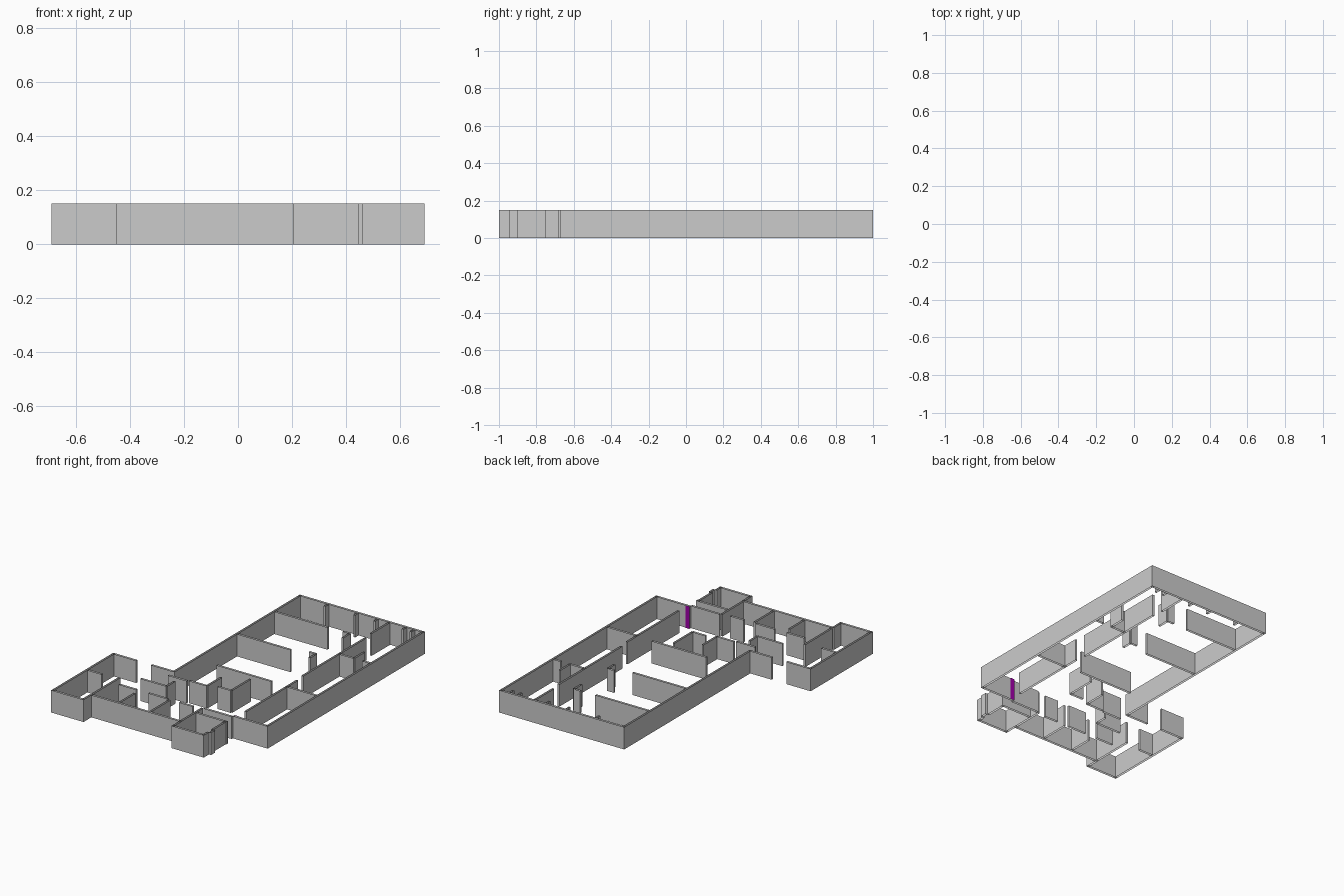
import bpy

H = 0.15      # wall height
T = 0.014     # wall thickness


def make_object(name, verts, faces):
    mesh = bpy.data.meshes.new(name)
    mesh.from_pydata(verts, [], faces)
    mesh.update()
    obj = bpy.data.objects.new(name, mesh)
    bpy.context.collection.objects.link(obj)
    return obj


def add_sheet(verts, faces, path, closed=False):
    """Vertical sheet along a plan path, open at top and bottom."""
    base, n = len(verts), len(path)
    for x, y in path:
        verts += [(x, y, 0), (x, y, H)]
    for i in range(n if closed else n - 1):
        a, b = base + 2 * i, base + 2 * ((i + 1) % n)
        faces.append((a, b, b + 1, a + 1))


def walls(name, runs):
    """Straight hollow walls; each run is (x0, y0, x1, y1) along one axis."""
    verts, faces = [], []
    for x0, y0, x1, y1 in runs:
        if x0 == x1:
            x0, x1 = x0 - T / 2, x1 + T / 2
        else:
            y0, y1 = y0 - T / 2, y1 + T / 2
        add_sheet(verts, faces, [(x0, y0), (x1, y0), (x1, y1), (x0, y1)], True)
    return make_object(name, verts, faces)


e = T / 2
# Main hall perimeter
walls("hall_outer_walls", [
    (-0.24 + e, -0.35, -0.24 + e, 1),
    (-0.24, 1 - e, 0.69, 1 - e),
    (0.69 - e, -0.67, 0.69 - e, 1),
    (0.432, -0.67 + e, 0.69, -0.67 + e),
])

# Front wing perimeter with recessed middle
walls("wing_outer_walls", [
    (-0.69 + e, -1, -0.69 + e, -0.34),
    (-0.69, -1 + e, -0.45, -1 + e),
    (-0.45 - e, -1, -0.45 - e, -0.91),
    (-0.45, -0.91, 0.21, -0.91),
    (0.205 + e, -1, 0.205 + e, -0.91),
    (0.205, -1 + e, 0.445, -1 + e),
    (0.445 - e, -1, 0.445 - e, -0.945),
    (0.46 - e, -0.945, 0.46 - e, -0.90),
    (0.445 - e, -0.90, 0.445 - e, -0.75),
    (-0.69, -0.34 - e, -0.51, -0.34 - e),
    (-0.40, -0.34 - e, -0.237, -0.34 - e),
])

# Cross partitions of the large rooms
walls("hall_cross_walls", [
    (-0.225, 0.715, 0.17, 0.715),
    (-0.225, 0.32, 0.17, 0.32),
    (-0.07, -0.12, 0.335, -0.12),
    (0.45, -0.13, 0.676, -0.13),
    (0.445, 0.44, 0.555, 0.44),
    (0.62, 0.44, 0.676, 0.44),
    (0.28, 0.36, 0.33, 0.36),
    (0.28, 0.72, 0.33, 0.72),
])

# Long corridor walls with door gaps
walls("corridor_walls", [
    (0.455, -0.57, 0.455, -0.02),
    (0.445, 0.05, 0.445, 0.72),
    (0.435, 0.79, 0.435, 0.986),
    (0.33, 0.29, 0.33, 0.36),
    (0.33, 0.64, 0.33, 0.72),
    (0.555, 0.44, 0.555, 0.55),
])

# Short stubs on the back wall
walls("back_wall_stubs", [(x, 0.95, x, 0.986) for x in (-0.02, 0.2, 0.35, 0.56, 0.62)])

# Small rooms around the entrance and in the wing
walls("wing_partitions", [
    (-0.455, -0.90, -0.455, -0.61),
    (-0.676, -0.63, -0.57, -0.63),
    (-0.25, -0.90, -0.25, -0.74),
    (-0.02, -0.90, -0.02, -0.70),
    (0.21, -0.91, 0.21, -0.68),
    (-0.40, -0.69, -0.27, -0.69),
    (-0.18, -0.69, -0.04, -0.69),
    (0.05, -0.69, 0.15, -0.69),
    (0.22, -0.755, 0.45, -0.755),
    (0.22, -0.675, 0.43, -0.675),
    (-0.34, -0.545, -0.15, -0.545),
    (-0.15, -0.545, -0.15, -0.46),
    (-0.23, -0.41, -0.09, -0.41),
    (-0.08, -0.40, 0.05, -0.40),
    (0.05, -0.40, 0.05, -0.25),
    (0.11, -0.37, 0.21, -0.37),
    (0.21, -0.37, 0.21, -0.17),
])

# Purple door leaf on the inside of the front wall
v, f = [], []
add_sheet(v, f, [(0.432, -0.652), (0.462, -0.652)])
door = make_object("entrance_door", v, f)
mat = bpy.data.materials.new("purple")
mat.diffuse_color = (0.35, 0.0, 0.4, 1)
door.data.materials.append(mat)
